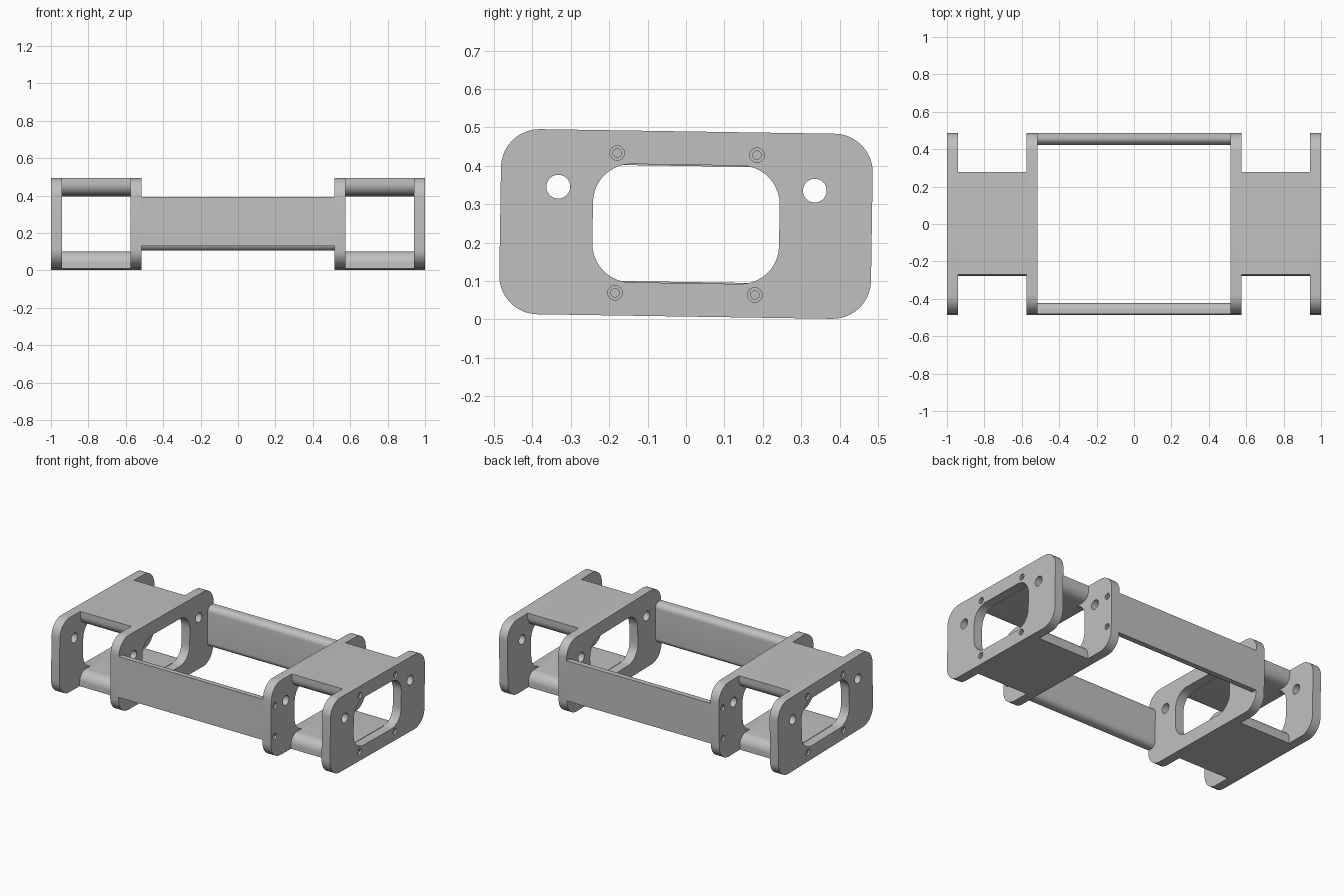
import bpy, bmesh, math
from mathutils import Matrix, Vector

if "Cube" in bpy.data.objects:
    bpy.data.objects.remove(bpy.data.objects["Cube"])

grey = bpy.data.materials.new("plain_grey")
grey.use_nodes = True
GREY = (0.53, 0.53, 0.53, 1)
grey.diffuse_color = GREY
grey.node_tree.nodes["Principled BSDF"].inputs["Base Color"].default_value = GREY

# Profiles are drawn in y and z and extruded along x; the frame leans slightly
AXES = Matrix(((0, 0, 1, 0), (1, 0, 0, 0), (0, 1, 0, 0), (0, 0, 0, 1)))
LEAN = Matrix.Translation((0, 0, 0.2485)) @ Matrix.Rotation(-0.0155, 4, "X")


def circle(y, z, radius, steps=24):
    return [(y + radius * math.cos(math.tau * i / steps),
             z + radius * math.sin(math.tau * i / steps)) for i in range(steps)]


def rounded_rect(y0, y1, z0, z1, radii, steps=10):
    """Radii go round from the +y +z corner, counter-clockwise."""
    corners = [(y1, z1, -1, -1), (y0, z1, 1, -1), (y0, z0, 1, 1), (y1, z0, -1, 1)]
    points = []
    for k, ((y, z, sy, sz), r) in enumerate(zip(corners, radii)):
        if r == 0:
            points.append((y, z))
            continue
        for i in range(steps + 1):
            a = (k + i / steps) * math.pi / 2
            points.append((y + sy * r + r * math.cos(a), z + sz * r + r * math.sin(a)))
    return points


def extrude(name, loops, x0, x1):
    """Solid from an outline followed by its holes, between two x positions."""
    curve = bpy.data.curves.new(name, "CURVE")
    curve.dimensions = "2D"
    curve.fill_mode = "BOTH"
    curve.extrude = abs(x1 - x0) / 2
    for loop in loops:
        spline = curve.splines.new("POLY")
        spline.points.add(len(loop) - 1)
        for point, (y, z) in zip(spline.points, loop):
            point.co = (y, z, 0, 1)
        spline.use_cyclic_u = True
    helper = bpy.data.objects.new(name + "_profile", curve)
    bpy.context.collection.objects.link(helper)
    bpy.context.view_layer.update()
    graph = bpy.context.evaluated_depsgraph_get()
    mesh = bpy.data.meshes.new_from_object(helper.evaluated_get(graph))
    bpy.data.objects.remove(helper)

    mesh.transform(LEAN @ Matrix.Translation(((x0 + x1) / 2, 0, 0)) @ AXES)
    bm = bmesh.new()
    bm.from_mesh(mesh)
    bmesh.ops.remove_doubles(bm, verts=bm.verts, dist=1e-5)
    bmesh.ops.recalc_face_normals(bm, faces=bm.faces)
    bm.to_mesh(mesh)
    bm.free()
    mesh.materials.clear()
    mesh.materials.append(grey)
    obj = bpy.data.objects.new(name, mesh)
    bpy.context.collection.objects.link(obj)
    bpy.ops.object.select_all(action="DESELECT")
    obj.select_set(True)
    bpy.context.view_layer.objects.active = obj
    bpy.ops.object.shade_smooth_by_angle(angle=math.radians(30))
    return obj


outline = rounded_rect(-0.484, 0.484, -0.241, 0.241, [0.1] * 4)
window = rounded_rect(-0.243, 0.243, -0.154, 0.154, [0.1] * 4)
rod_holes = [circle(s * 0.334, 0.092, 0.031) for s in (-1, 1)]
end_screws = [(sy * 0.182, sz * 0.182) for sy in (-1, 1) for sz in (-1, 1)]
side_screws = [(sy * 0.445, sz * 0.1) for sy in (-1, 1) for sz in (-1, 1)]

for side, s in (("left", 1), ("right", -1)):
    # End and inner plates with a window, rod holes and screw holes
    for kind, x, screws in (("outer", 0.94, end_screws), ("inner", 0.516, side_screws)):
        holes = [circle(y, z, 0.019) for y, z in screws]
        extrude(f"{side}_{kind}_plate", [outline, window] + rod_holes + holes,
                s * x, s * (x + 0.06))
        # Stepped seats inside the screw holes
        for n, (y, z) in enumerate(screws):
            extrude(f"{side}_{kind}_screw_seat_{n + 1}",
                    [circle(y, z, 0.019), circle(y, z, 0.011)],
                    s * x, s * (x + 0.048))

    # Wide spacers above and below the window, rounded on their inner edges
    r = 0.06
    extrude(f"{side}_top_spacer",
            [rounded_rect(-0.275, 0.275, 0.151, 0.241, [0, 0, r, r])], s * 0.576, s * 0.94)
    extrude(f"{side}_bottom_spacer",
            [rounded_rect(-0.275, 0.275, -0.241, -0.151, [r, r, 0, 0])], s * 0.576, s * 0.94)

# Long side rails, rounded on their inner edges
r = 0.035
extrude("front_rail", [rounded_rect(-0.484, -0.425, -0.124, 0.138, [r, 0, 0, r])], -0.516, 0.516)
extrude("back_rail", [rounded_rect(0.425, 0.484, -0.134, 0.128, [0, r, r, 0])], -0.516, 0.516)
